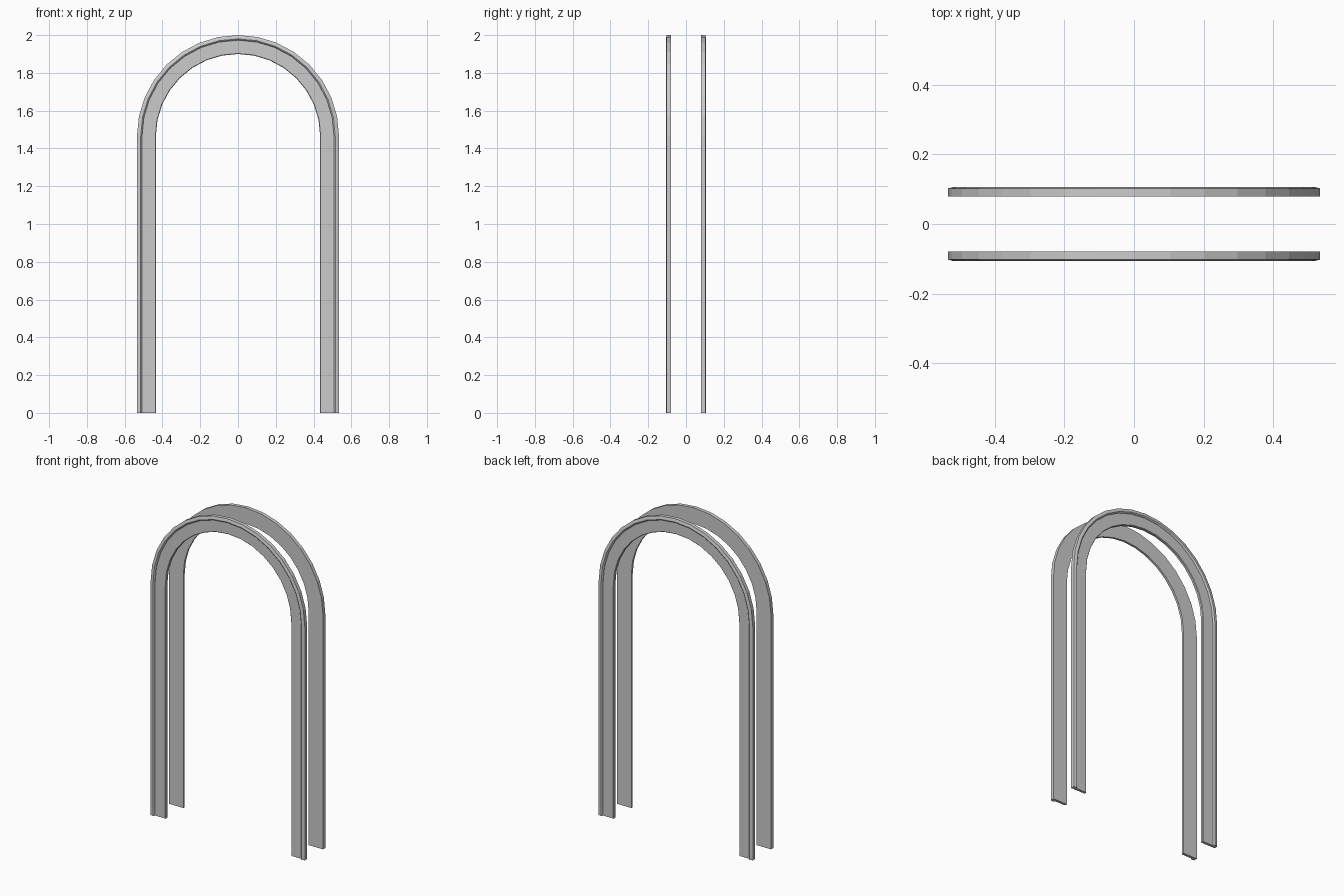
import bpy, bmesh
from math import pi, sin, cos

if "Cube" in bpy.data.objects:
    bpy.data.objects.remove(bpy.data.objects["Cube"])

SPRING_Z = 1.465      # height where the arch begins
SEGMENTS = 16         # facets around the half circle
WALL_Y = 0.079        # wall-side plane of each casing

# Moulding cross-section: (radius from the centre line, depth off the wall)
PROFILE = [(0.435, 0.0), (0.435, 0.014), (0.438, 0.017), (0.508, 0.017),
           (0.511, 0.024), (0.515, 0.027), (0.521, 0.027),
           (0.535, 0.023), (0.535, 0.0)]


def arch_casing(name, side):
    bm = bmesh.new()

    def ring(direction_x, direction_z, base):
        return [bm.verts.new((r * direction_x, side * (WALL_Y + d),
                              base + r * direction_z)) for r, d in PROFILE]

    # Foot, half circle of stations, foot
    rings = [ring(1, 0, 0)]
    for i in range(SEGMENTS + 1):
        a = pi * i / SEGMENTS
        rings.append(ring(cos(a), sin(a), SPRING_Z))
    rings.append(ring(-1, 0, 0))

    # Skin between stations and cap both feet
    n = len(PROFILE)
    for a, b in zip(rings, rings[1:]):
        for j in range(n):
            k = (j + 1) % n
            bm.faces.new((a[j], a[k], b[k], b[j]))
    bm.faces.new(rings[0])
    bm.faces.new(rings[-1][::-1])
    bmesh.ops.recalc_face_normals(bm, faces=bm.faces)

    mesh = bpy.data.meshes.new(name)
    bm.to_mesh(mesh)
    bm.free()
    bpy.context.collection.objects.link(bpy.data.objects.new(name, mesh))


# Matching casings for the two faces of the wall
arch_casing("front_arch_casing", -1)
arch_casing("back_arch_casing", 1)
